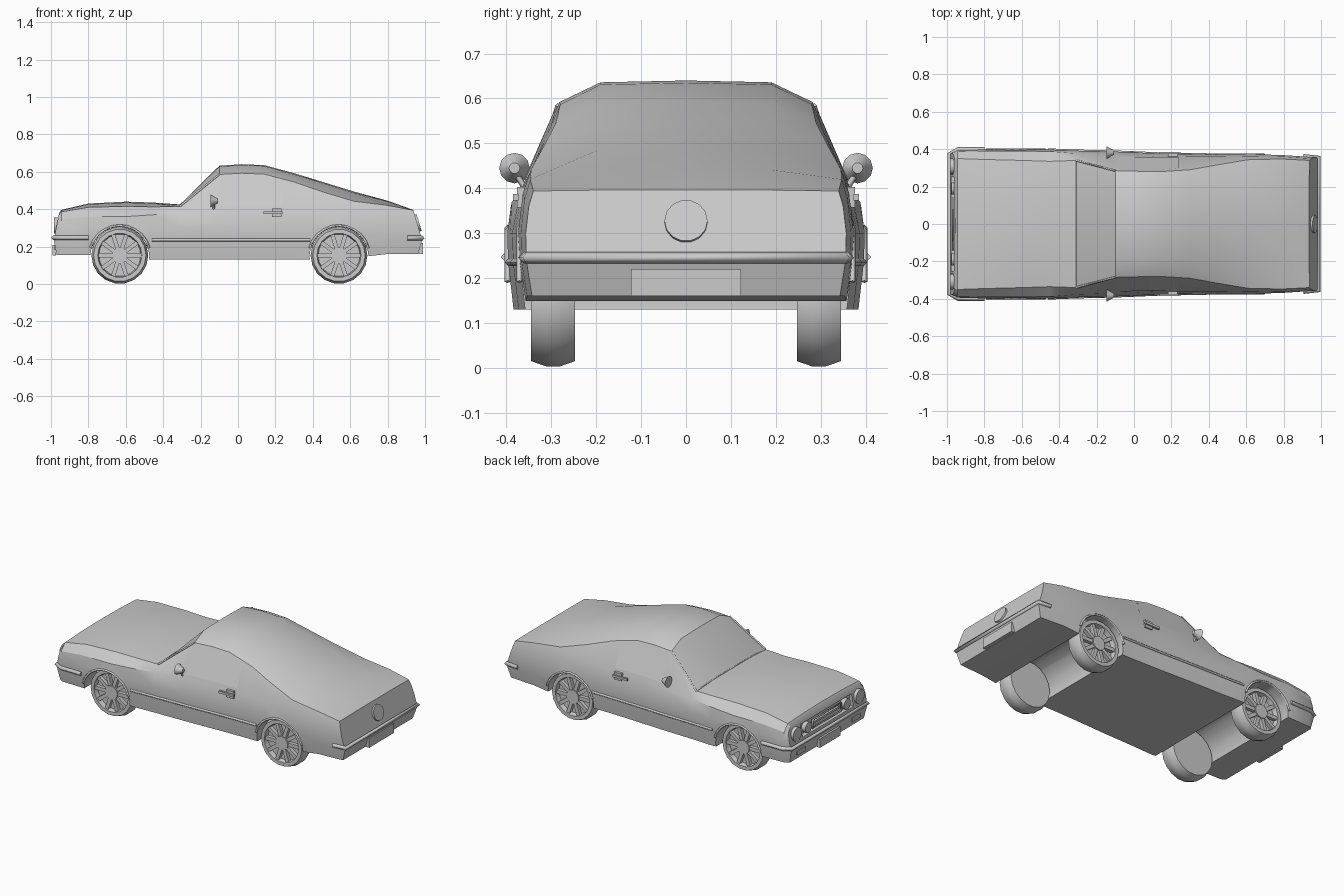
import bpy, bmesh
from math import sin, cos, pi, radians
from mathutils import Vector, Matrix

if "Cube" in bpy.data.objects:
    bpy.data.objects.remove(bpy.data.objects["Cube"])

# ---- helpers ----
def finish(name, bm, angle=30):
    bmesh.ops.recalc_face_normals(bm, faces=bm.faces)
    me = bpy.data.meshes.new(name)
    bm.to_mesh(me)
    bm.free()
    ob = bpy.data.objects.new(name, me)
    bpy.context.collection.objects.link(ob)
    if angle:
        smooth(ob, angle)
    return ob

def activate(ob):
    bpy.ops.object.select_all(action='DESELECT')
    ob.select_set(True)
    bpy.context.view_layer.objects.active = ob

def smooth(ob, angle):
    activate(ob)
    bpy.ops.object.shade_smooth_by_angle(angle=radians(angle))

def add_box(bm, c, size, rot=None):
    m = Matrix.Translation(c) @ (rot or Matrix()) @ Matrix.Diagonal((*size, 1))
    bmesh.ops.create_cube(bm, size=1, matrix=m)

def box(name, c, size, rot=None):
    bm = bmesh.new()
    add_box(bm, c, size, rot)
    return finish(name, bm, 0)

def cyl(name, c, r, depth, axis, n=12, r2=None):
    bm = bmesh.new()
    rot = Matrix.Rotation(pi / 2, 4, 'Y' if axis == 'X' else 'X')
    bmesh.ops.create_cone(bm, cap_ends=True, segments=n, radius1=r, radius2=r if r2 is None else r2,
                          depth=depth, matrix=Matrix.Translation(c) @ rot)
    return finish(name, bm)

def tube(name, pts, r, cyclic=False):
    cu = bpy.data.curves.new(name, 'CURVE')
    cu.dimensions = '3D'
    cu.bevel_depth, cu.bevel_resolution, cu.use_fill_caps = r, 0, True
    sp = cu.splines.new('POLY')
    sp.points.add(len(pts) - 1)
    for p, co in zip(sp.points, pts):
        p.co = (*co, 1)
    sp.use_cyclic_u = cyclic
    ob = bpy.data.objects.new(name, cu)
    bpy.context.collection.objects.link(ob)
    activate(ob)
    bpy.ops.object.convert(target='MESH')
    return ob

def cut(ob, cutter):
    cutter.hide_render = True
    mod = ob.modifiers.new('cut', 'BOOLEAN')
    mod.operation, mod.solver, mod.object = 'DIFFERENCE', 'EXACT', cutter
    activate(ob)
    bpy.ops.object.modifier_apply(modifier='cut')
    bpy.data.objects.remove(cutter)

# ---- body stations: x, floor z, half width, shoulder y z, upper edge y z, crown z at y=.2, centre z ----
ST = [(-.985, .155, .375, .370, .340, .345, .368, .377, .380),
      (-.945, .155, .392, .386, .345, .350, .386, .393, .396),
      (-.80, .155, .396, .390, .360, .345, .410, .426, .430),
      (-.60, .140, .396, .390, .360, .340, .415, .435, .440),
      (-.45, .130, .396, .388, .370, .335, .412, .430, .435),
      (-.31, .130, .390, .377, .380, .340, .415, .424, .425),
      (-.10, .130, .385, .370, .390, .285, .585, .628, .632),
      (.02, .130, .380, .365, .395, .282, .592, .636, .640),
      (.14, .130, .375, .361, .395, .280, .587, .631, .635),
      (.30, .130, .371, .360, .400, .290, .545, .586, .592),
      (.45, .130, .370, .360, .400, .317, .493, .541, .546),
      (.62, .140, .372, .363, .390, .345, .442, .488, .494),
      (.80, .160, .366, .360, .375, .347, .420, .441, .445),
      (.985, .160, .355, .350, .360, .340, .394, .396, .396)]

def section(s):
    x, zb, w, ys, zs, ye, ze, zc, zt = s
    half = [(w - .012, zb), (w, .235), (w + .002, .30), (ys, zs), (ye, ze), (.19, zc)]
    pts = half + [(0, zt)] + [(-y, z) for y, z in reversed(half)]
    k = .2 if x < -.98 else -.3 if x > .98 else 0
    return [Vector((x + k * abs(z - .235), y, z)) for y, z in pts]

def on_body(x, i):
    for a, b in zip(ST, ST[1:]):
        if a[0] <= x <= b[0]:
            return section(a)[i].lerp(section(b)[i], (x - a[0]) / (b[0] - a[0]))

bm = bmesh.new()
rings = [[bm.verts.new(p) for p in section(s)] for s in ST]
n = 13
for a, b in zip(rings, rings[1:]):
    for i in range(n):
        j = (i + 1) % n
        bm.faces.new((a[i], a[j], b[j], b[i]))
for r in (rings[0], rings[-1]):
    for i in range(5):
        bm.faces.new((r[i], r[i + 1], r[11 - i], r[12 - i]))
    bm.faces.new((r[5], r[6], r[7]))
body = finish('body', bm, 0)

# wheel wells run the full width, plus the grille recess
WX = (-.632, .54)
for x in WX:
    cut(body, cyl('well_cutter', (x, 0, .15), .158, 1.2, 'Y', 20))
cut(body, box('grille_cutter', (-.985, 0, .31), (.07, .50, .075)))
smooth(body, 28)

# ---- wheels ----
PROFILE = [(0, -.049), (.14, -.049), (.152, -.015), (.152, .015), (.14, .049),
           (.118, .049), (.112, .02), (0, .02)]

def wheel(name, x, side):
    bm = bmesh.new()
    N = 18
    grid = [[bm.verts.new((r * cos(2 * pi * k / N), y, r * sin(2 * pi * k / N)))
             for r, y in PROFILE] for k in range(N)]
    for k in range(N):
        a, b = grid[k], grid[(k + 1) % N]
        for i in range(len(PROFILE) - 1):
            bm.faces.new((a[i], a[i + 1], b[i + 1], b[i]))
    bmesh.ops.remove_doubles(bm, verts=bm.verts, dist=1e-5)
    for k in range(10):
        rot = Matrix.Rotation(2 * pi * k / 10, 4, 'Y')
        add_box(bm, rot @ Vector((.076, .031, 0)), (.078, .022, .022), rot)
    bmesh.ops.create_cone(bm, cap_ends=True, segments=12, radius1=.043, radius2=.043, depth=.03,
                          matrix=Matrix.Translation((0, .033, 0)) @ Matrix.Rotation(pi / 2, 4, 'X'))
    bmesh.ops.transform(bm, matrix=Matrix.Translation((x, side * .296, .153)) @
                        Matrix.Diagonal((1, side, 1, 1)), verts=bm.verts)
    finish(name, bm)

for s, tag in ((1, 'left'), (-1, 'right')):
    m = lambda p: Vector((p[0], s * p[1], p[2]))
    for x, end, w in zip(WX, ('front', 'rear'), (.397, .371)):
        wheel(f'{end}_wheel_{tag}', x, s)
        arc = [(x + .162 * cos(a), s * w, .15 + .162 * sin(a))
               for a in [radians(15 + 15 * k) for k in range(11)]]
        tube(f'{end}_arch_lip_{tag}', arc, .007)
    # side trim line and its lower step
    tube('sill_trim_' + tag, [m(on_body(x, 1)) for x in (-.46, -.31, -.1, .14, .385)], .008)
    # windscreen pillar and side glass
    tube('screen_pillar_' + tag, [m(on_body(x, 4)) for x in (-.31, -.1)], .006)
    bm = bmesh.new()
    cols = []
    for x, low, high in ((-.10, .12, .88), (.02, .12, .9), (.14, .12, .9), (.24, .12, .86)):
        a, b = on_body(x, 3), on_body(x, 4)
        cols.append([bm.verts.new(m(a.lerp(b, t) + Vector((0, .003, .001)))) for t in (low, high)])
    for a, b in zip(cols, cols[1:]):
        bm.faces.new((a[0], b[0], b[1], a[1]))
    finish('side_window_' + tag, bm)
    # mirror
    cyl('mirror_' + tag, (-.128, s * .382, .445), .034, .04, 'X', 12, .012).rotation_euler = (0, 0, 0)
    tube('mirror_stalk_' + tag, [(-.13, s * .355, .395), (-.13, s * .38, .435)], .007)
    # door handle
    box('handle_' + tag, (.187, s * .379, .38), (.10, .012, .014))
    box('handle_plate_' + tag, (.207, s * .368, .38), (.05, .016, .046))
    # lights
    cyl('headlight_' + tag, (-.968, s * .308, .312), .043, .03, 'X', 16)
    cyl('inner_light_' + tag, (-.962, s * .19, .31), .033, .03, 'X', 16)
    box('indicator_' + tag, (-.975, s * .27, .197), (.02, .08, .025))

# ---- windscreen base, grille surround ----
tube('screen_base_trim', [on_body(-.31, i) for i in range(4, 9)], .004)
tube('grille_frame', [(-.968, y, z) for y, z in ((-.14, .285), (.14, .285), (.14, .335), (-.14, .335))],
     .006, True)
box('grille_bar', (-.958, 0, .31), (.012, .26, .012))

# ---- bumpers ----
def bumper(name, pts):
    tube(name, pts + [(x, -y, z) for x, y, z in reversed(pts)], .013)

bumper('front_bumper', [(-.80, .399, .247), (-.94, .398, .247), (-.987, .372, .247)])
bumper('rear_bumper', [(.905, .361, .245), (.987, .355, .245)])

# ---- plates and fuel cap ----
box('rear_plate', (.977, 0, .19), (.022, .245, .06))
box('front_plate', (-.982, 0, .18), (.02, .2, .055))
cap = cyl('fuel_cap', (0, 0, 0), .048, .022, 'X', 14)
cap.location = (.958, 0, .325)
cap.rotation_euler = (0, -radians(17), 0)
